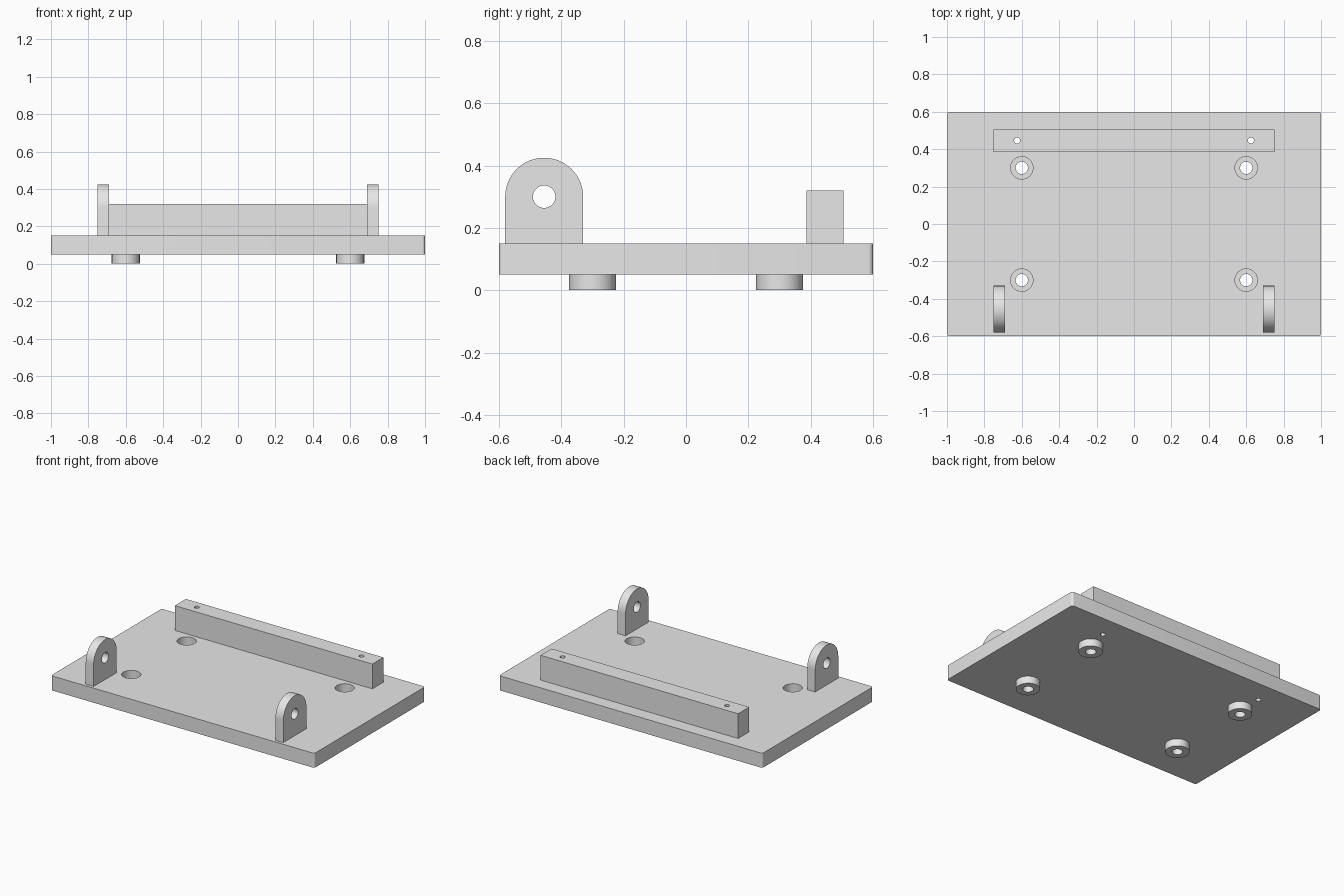
import bpy
import bmesh
from math import pi, cos, sin
from mathutils import Matrix

cube = bpy.data.objects.get("Cube")
if cube:
    bpy.data.objects.remove(cube, do_unlink=True)

# Single grey finish
grey = bpy.data.materials.new("light grey")
grey.use_nodes = True
colour = (0.8, 0.8, 0.8, 1)
grey.diffuse_color = colour
grey.node_tree.nodes["Principled BSDF"].inputs["Base Color"].default_value = colour

PLATE_BOTTOM, PLATE_TOP = 0.05, 0.15
BAR_TOP = 0.32
BAR_Y = 0.446
LUG_Y, LUG_R, LUG_Z = -0.455, 0.125, 0.30
SIDES = {"left": 1, "right": -1}
ENDS = {"front": -1, "back": 1}


def add_object(name, bm):
    bmesh.ops.recalc_face_normals(bm, faces=bm.faces)
    mesh = bpy.data.meshes.new(name)
    bm.to_mesh(mesh)
    bm.free()
    mesh.materials.append(grey)
    obj = bpy.data.objects.new(name, mesh)
    bpy.context.collection.objects.link(obj)
    return obj


def box(name, x, y, z, corner=0):
    """Box from three (low, high) ranges with optional rounded upright edges."""
    bm = bmesh.new()
    bmesh.ops.create_cube(bm, size=1)
    for v in bm.verts:
        v.co = [lo + (hi - lo) * (c + 0.5) for c, (lo, hi) in zip(v.co, (x, y, z))]
    if corner:
        upright = [e for e in bm.edges if abs(e.verts[0].co.z - e.verts[1].co.z) > 0.01]
        bmesh.ops.bevel(bm, geom=upright, offset=corner, segments=5,
                        profile=0.5, affect="EDGES")
    return add_object(name, bm)


def cylinder(name, x, y, r, z0, z1):
    bm = bmesh.new()
    bmesh.ops.create_cone(bm, cap_ends=True, segments=48, radius1=r, radius2=r,
                          depth=z1 - z0,
                          matrix=Matrix.Translation((x, y, (z0 + z1) / 2)))
    return add_object(name, bm)


def cross_pin(name, x, y, z, r):
    bm = bmesh.new()
    bmesh.ops.create_cone(bm, cap_ends=True, segments=48, radius1=r, radius2=r, depth=0.2,
                          matrix=Matrix.Translation((x, y, z)) @ Matrix.Rotation(pi / 2, 4, "Y"))
    return add_object(name, bm)


def lug(name, x0, x1):
    """Round-topped ear standing on the plate."""
    outline = [(LUG_Y - LUG_R, PLATE_TOP), (LUG_Y + LUG_R, PLATE_TOP)]
    outline += [(LUG_Y + LUG_R * cos(pi * i / 32), LUG_Z + LUG_R * sin(pi * i / 32))
                for i in range(33)]
    bm = bmesh.new()
    face = bm.faces.new([bm.verts.new((x0, y, z)) for y, z in outline])
    side = bmesh.ops.extrude_face_region(bm, geom=[face])
    moved = [g for g in side["geom"] if isinstance(g, bmesh.types.BMVert)]
    bmesh.ops.translate(bm, verts=moved, vec=(x1 - x0, 0, 0))
    return add_object(name, bm)


def cut(obj, cutters):
    """Cut each hole, then remove its cutter."""
    bpy.context.view_layer.objects.active = obj
    for c in cutters:
        c.hide_render = True
        mod = obj.modifiers.new("hole", "BOOLEAN")
        mod.operation = "DIFFERENCE"
        mod.solver = "EXACT"
        mod.object = c
        bpy.ops.object.modifier_apply(modifier=mod.name)
        bpy.data.objects.remove(c, do_unlink=True)


parts = []

# Base plate with counterbored screw holes and small pin holes
plate = box("base_plate", (-1, 1), (-0.6, 0.6), (PLATE_BOTTOM, PLATE_TOP), corner=0.015)
holes = []
for sx in SIDES.values():
    for sy in ENDS.values():
        holes.append(cylinder("counterbore", sx * 0.6, sy * 0.3, 0.06, 0.085, 0.2))
        holes.append(cylinder("screw_hole", sx * 0.6, sy * 0.3, 0.033, 0, 0.12))
    holes.append(cylinder("pin_hole", sx * 0.625, BAR_Y, 0.016, 0, 0.2))
cut(plate, holes)
parts.append(plate)

# Rear bar
bar = box("rear_bar", (-0.75, 0.75), (BAR_Y - 0.06, BAR_Y + 0.06), (PLATE_TOP, BAR_TOP))
cut(bar, [cylinder("pin_hole", sx * 0.625, BAR_Y, 0.016, 0.1, 0.4) for sx in SIDES.values()])
parts.append(bar)

# Ring feet and front lugs
for side, sx in SIDES.items():
    for end, sy in ENDS.items():
        foot = cylinder(f"{end}_{side}_foot", sx * 0.6, sy * 0.3, 0.075, 0, PLATE_BOTTOM)
        cut(foot, [cylinder("screw_hole", sx * 0.6, sy * 0.3, 0.033, -0.05, 0.1)])
        parts.append(foot)
    ear = lug(f"{side}_lug", sx * 0.69, sx * 0.75)
    cut(ear, [cross_pin("pivot_hole", sx * 0.72, LUG_Y, LUG_Z, 0.036)])
    parts.append(ear)

# Smooth the curved walls, keep edges sharp
bpy.ops.object.select_all(action="DESELECT")
for p in parts:
    p.select_set(True)
bpy.context.view_layer.objects.active = plate
bpy.ops.object.shade_smooth_by_angle(angle=pi / 6)
